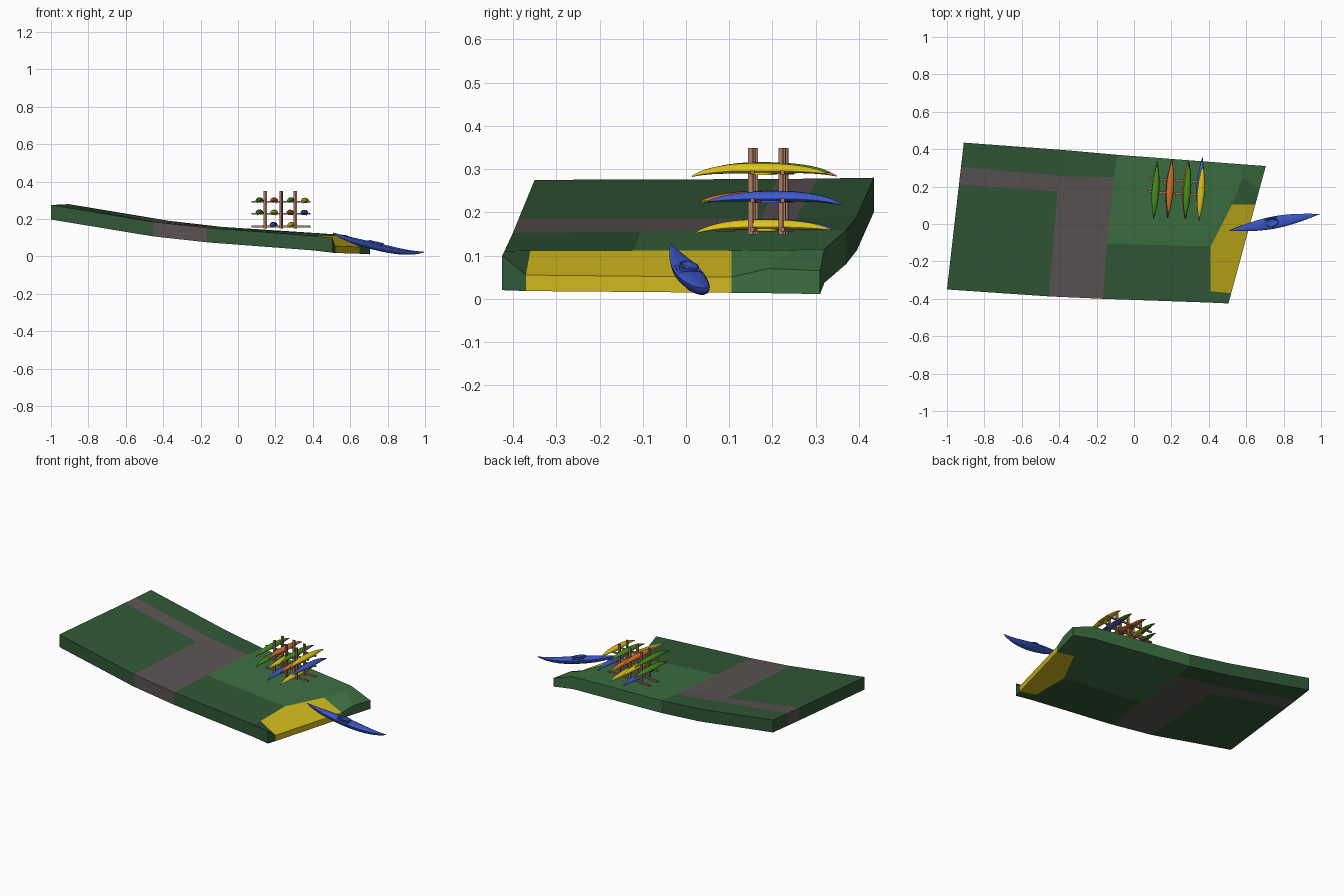
import bpy, bmesh, math
from mathutils import Matrix, Vector, Euler

if "Cube" in bpy.data.objects:
    bpy.data.objects.remove(bpy.data.objects["Cube"])


def mat(name, r, g, b):
    m = bpy.data.materials.new(name)
    m.diffuse_color = (r, g, b, 1)
    m.use_nodes = True
    m.node_tree.nodes["Principled BSDF"].inputs["Base Color"].default_value = m.diffuse_color
    return m


M = {
    "dark": mat("dark_grass", .03, .095, .037),
    "light": mat("light_grass", .046, .155, .054),
    "path": mat("path", .105, .085, .085),
    "sand": mat("sand", .62, .47, .012),
    "wood": mat("wood", .42, .2, .13),
    "blue": mat("blue_hull", .045, .1, .6),
    "green": mat("green_hull", .06, .27, .01),
    "orange": mat("orange_hull", .65, .16, .02),
    "yellow": mat("yellow_hull", .72, .55, .01),
}


def add_object(name, bm, mats):
    bmesh.ops.recalc_face_normals(bm, faces=bm.faces)
    me = bpy.data.meshes.new(name)
    bm.to_mesh(me)
    bm.free()
    ob = bpy.data.objects.new(name, me)
    for m in mats:
        me.materials.append(M[m])
    bpy.context.collection.objects.link(ob)
    return ob


# Ground slab: key points of the top surface (A back edge, B/C path, F front, Y beach, S bank)
P = {
    "A0": (-.91, .435, .28), "A1": (-.37, .395, .19), "A2": (-.09, .37, .158),
    "A3": (.565, .32, .115), "A4": (.705, .31, .065),
    "B0": (-.925, .305, .278), "B1": (-.36, .255, .187), "B2": (-.107, .25, .157),
    "C0": (-.936, .21, .277), "C1": (-.41, .175, .186), "C2": (-.115, .18, .157),
    "D2": (-.145, -.105, .155), "D3": (.41, -.12, .112),
    "F0": (-1, -.35, .275), "F1": (-.455, -.387, .185), "F2": (-.165, -.4, .153),
    "F3": (.4, -.42, .11), "F4": (.505, -.425, .1),
    "Y0": (.41, -.36, .112), "Y2": (.525, .105, .112), "Y3": (.649, .105, .05),
    "Y4": (.52, -.37, .055), "S0": (.58, .245, .113), "S1": (.672, .19, .07),
}
REGIONS = [
    ("dark", "A0 A1 B1 B0"), ("dark", "A1 A2 B2 B1"), ("path", "B0 B1 C1 C0"),
    ("path", "B1 B2 C2 C1"), ("path", "C1 C2 D2 F2 F1"), ("dark", "C0 C1 F1 F0"),
    ("dark", "D2 D3 Y0 F3 F2"), ("dark", "F3 Y0 Y4 F4"),
    ("light", "A2 A3 S0 Y2 D3 D2 C2 B2"), ("light", "A3 A4 S1 S0"),
    ("light", "S0 S1 Y3 Y2"), ("sand", "Y0 D3 Y2 Y3 Y4"),
]
GROUND = ["dark", "light", "path", "sand"]
SHORE = {"A4": .011, "S1": .013, "Y3": .014, "Y4": .018, "F4": .02}
bm = bmesh.new()
top = {k: bm.verts.new(p) for k, p in P.items()}
low = {k: bm.verts.new((p[0], p[1], SHORE.get(k, p[2] - .078))) for k, p in P.items()}
edges = {}
for colour, keys in REGIONS:
    keys = keys.split()
    for level in (top, low):
        bm.faces.new([level[k] for k in keys]).material_index = GROUND.index(colour)
    for a, b in zip(keys, keys[1:] + keys[:1]):
        edges.setdefault(frozenset((a, b)), []).append((a, b, colour))
for users in edges.values():
    if len(users) == 1:  # border edge: add the side wall
        a, b, colour = users[0]
        f = bm.faces.new([top[a], top[b], low[b], low[a]])
        f.material_index = GROUND.index(colour)
add_object("ground_slab", bm, GROUND)


# Storage rack: two frames of three posts and three rails
RACK = Matrix.Translation((.23, .19, 0)) @ Matrix.Rotation(math.radians(-4), 4, 'Z')


def rack_box(name, centre, size):
    b = bmesh.new()
    bmesh.ops.create_cube(b, size=1, matrix=RACK @ Matrix.Translation(centre)
                          @ Matrix.Diagonal((*size, 1)))
    add_object(name, b, ["wood"])


for side, y in (("front", -.035), ("back", .035)):
    for x in (-.085, 0, .077):
        rack_box(side + "_rack_post", (x, y, .249), (.013, .011, .2))
    for z in (.16, .227, .292):
        rack_box(side + "_rack_rail", (0, y + .009, z), (.31, .009, .009))


# Kayak: lofted hull along x with a sunken cockpit and a raised rim
def kayak(name, colour, length, matrix):
    b = bmesh.new()
    n, seg, rings = 20, 12, []
    for i in range(n + 1):
        t = i / n
        u = 2 * t - 1
        full = max(.03, math.sin(math.pi * t) ** .95)
        w = .065 * full
        rise = (.045 if u > 0 else .022) * abs(u) ** 3
        deep = .058 * max(.15, math.sin(math.pi * t) ** .5)
        ring = []
        for k in range(seg):
            a = 2 * math.pi * k / seg
            z = math.sin(a)
            z = .022 * full * z if z > 0 else deep * z
            if abs(u + .05) < .1 and k in (2, 3, 4):
                z -= .04
            ring.append(b.verts.new((t - .5, w * math.cos(a), z + rise)))
        rings.append(ring)
    for r, s in zip(rings, rings[1:]):
        for k in range(seg):
            j = (k + 1) % seg
            b.faces.new([r[k], r[j], s[j], s[k]])
    b.faces.new(rings[0])
    b.faces.new(rings[-1])
    # cockpit rim
    prof = [(1, .008), (1.08, .03), (.9, .032), (.85, .008)]
    loops = [[b.verts.new((-.025 + .078 * r * math.cos(k * math.pi / 8),
                           .042 * r * math.sin(k * math.pi / 8), z)) for k in range(16)]
             for r, z in prof]
    for r, s in zip(loops, loops[1:] + loops[:1]):
        for k in range(16):
            j = (k + 1) % 16
            b.faces.new([r[k], r[j], s[j], s[k]])
    bmesh.ops.scale(b, vec=(length,) * 3, verts=b.verts)
    for f in b.faces:
        f.smooth = True
    ob = add_object(name, b, [colour])
    ob.matrix_world = matrix
    bpy.context.view_layer.objects.active = ob
    ob.select_set(True)
    bpy.ops.object.shade_smooth_by_angle(angle=math.radians(45))
    ob.select_set(False)


# Stored kayaks, upside down: colour, x, y, deck height, bow direction (+1 back, -1 front)
STORED = [
    ("green", .115, .178, .298, -1), ("orange", .193, .193, .297, 1),
    ("green", .284, .178, .298, -1), ("yellow", .358, .168, .296, -1),
    ("green", .115, .185, .233, -1), ("yellow", .193, .19, .232, 1),
    ("orange", .28, .19, .232, 1), ("blue", .355, .205, .231, 1),
    ("blue", .19, .185, .167, -1), ("yellow", .285, .178, .166, -1),
]
for colour, x, y, z, d in STORED:
    rot = Euler((math.pi, 0, math.radians(90 * d - 4))).to_matrix().to_4x4()
    kayak("stored_kayak", colour, .31, Matrix.Translation((x, y, z)) @ rot)

# Launching kayak, sloping down off the beach
rot = Euler((0, math.radians(13), math.radians(10.5))).to_matrix().to_4x4()
kayak("launching_kayak", "blue", .505, Matrix.Translation((.748, .008, .06)) @ rot)
